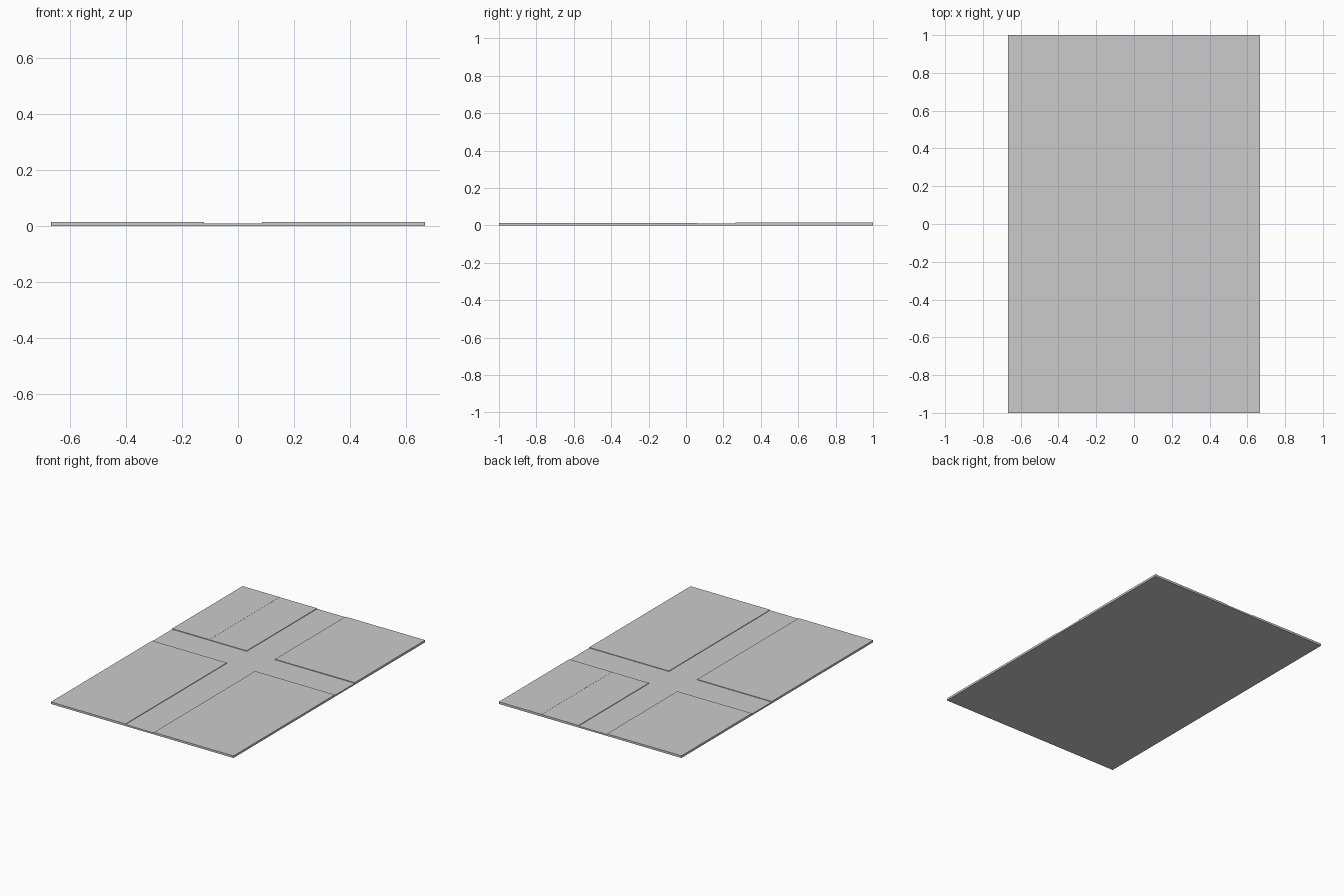
import bpy
import bmesh

if "Cube" in bpy.data.objects:
    bpy.data.objects.remove(bpy.data.objects["Cube"])

HX, HY = 0.667, 1.0            # half size of the tile
ROAD_X = (-0.122, 0.085)       # lane running front to back
ROAD_Y = (0.058, 0.265)        # lane running left to right
ROAD_Z, KERB_Z, STEP = 0.010, 0.0138, 0.0007


def box(name, x0, x1, y0, y1, z0, z1):
    bm = bmesh.new()
    bmesh.ops.create_cube(bm, size=1)
    for v in bm.verts:
        v.co = (x1 if v.co.x > 0 else x0,
                y1 if v.co.y > 0 else y0,
                z1 if v.co.z > 0 else z0)
    mesh = bpy.data.meshes.new(name)
    bm.to_mesh(mesh)
    bm.free()
    obj = bpy.data.objects.new(name, mesh)
    bpy.context.collection.objects.link(obj)
    return obj


# road slab
box("road_slab", -HX, HX, -HY, HY, 0, ROAD_Z)

# front pavement blocks
box("pavement_front_left", -HX, ROAD_X[0], -HY, ROAD_Y[0], ROAD_Z, KERB_Z)
box("pavement_front_right", ROAD_X[1], HX, -HY, ROAD_Y[0], ROAD_Z, KERB_Z)

# back pavement blocks, each with a very slightly raised outer strip
for side, x0, x1, split in (("left", -HX, ROAD_X[0], -0.395),
                            ("right", ROAD_X[1], HX, 0.355)):
    heights = (KERB_Z + STEP, KERB_Z) if side == "left" else (KERB_Z, KERB_Z + STEP)
    labels = ("outer", "inner") if side == "left" else ("inner", "outer")
    for label, a, b, z in zip(labels, (x0, split), (split, x1), heights):
        box(f"pavement_back_{side}_{label}", a, b, ROAD_Y[1], HY, ROAD_Z, z)
